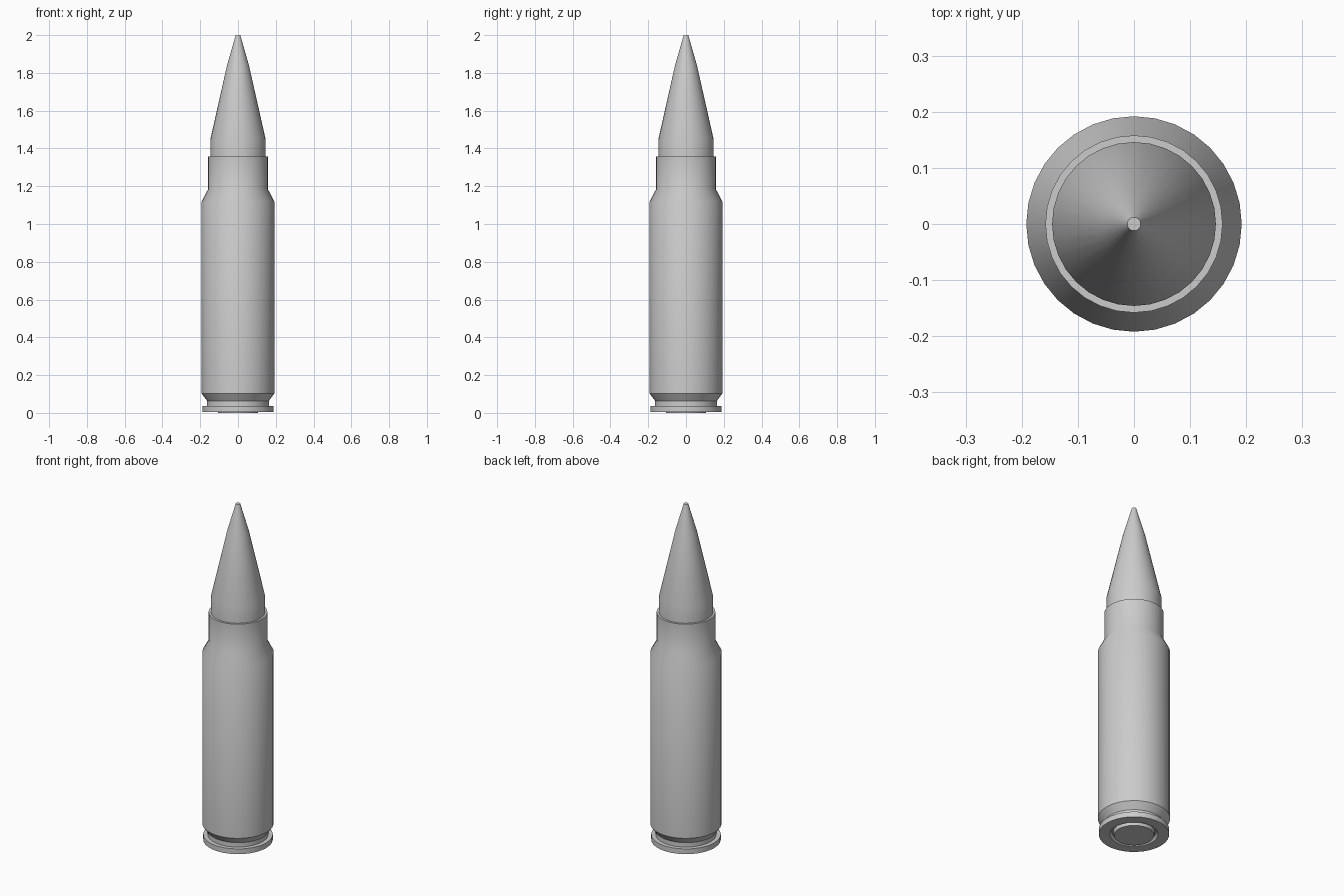
import bpy, bmesh, math

if "Cube" in bpy.data.objects:
    bpy.data.objects.remove(bpy.data.objects["Cube"])

SIDES = 32


def lathe(name, profile):
    """Revolve (radius, height) points around z; radius 0 makes a pole."""
    bm = bmesh.new()
    rings = []
    for r, z in profile:
        if r == 0:
            rings.append([bm.verts.new((0, 0, z))] * SIDES)
        else:
            rings.append([bm.verts.new((r * math.cos(2 * math.pi * i / SIDES),
                                        r * math.sin(2 * math.pi * i / SIDES), z))
                          for i in range(SIDES)])
    for a, b in zip(rings, rings[1:]):
        for i in range(SIDES):
            j = (i + 1) % SIDES
            bm.faces.new(dict.fromkeys((a[i], a[j], b[j], b[i])))
    bmesh.ops.recalc_face_normals(bm, faces=bm.faces)
    mesh = bpy.data.meshes.new(name)
    bm.to_mesh(mesh)
    bm.free()
    obj = bpy.data.objects.new(name, mesh)
    bpy.context.collection.objects.link(obj)
    bpy.ops.object.select_all(action='DESELECT')
    obj.select_set(True)
    bpy.context.view_layer.objects.active = obj
    bpy.ops.object.shade_smooth_by_angle(angle=math.radians(32))
    return obj


# Case: recessed base, rim, extractor groove, body, shoulder, neck and mouth
lathe("case", [(0, 0.022), (0.118, 0.022), (0.128, 0.006), (0.187, 0.006),
               (0.187, 0.037), (0.163, 0.037), (0.163, 0.063), (0.192, 0.102),
               (0.192, 1.12), (0.158, 1.185), (0.158, 1.357), (0.145, 1.357),
               (0.145, 1.33), (0, 1.33)])

# Primer: low disc set in the base
lathe("primer", [(0, 0), (0.106, 0), (0.110, 0.022), (0, 0.022)])

# Bullet: straight shank, tapering nose and small flat tip
lathe("bullet", [(0, 1.335), (0.146, 1.335), (0.146, 1.45), (0.058, 1.84),
                 (0.012, 2.0), (0, 2.0)])
